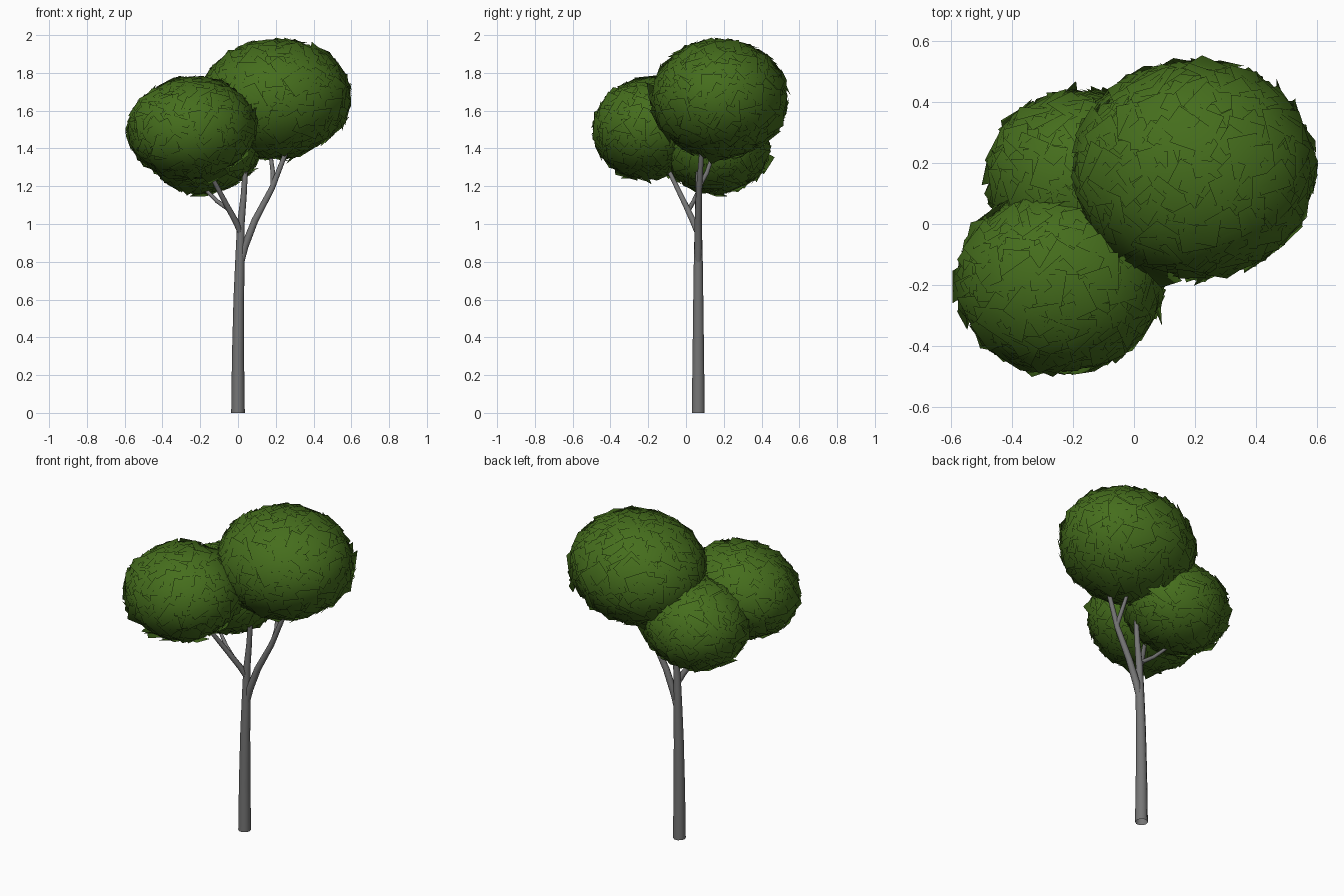
import bpy, bmesh, math, random
from mathutils import Vector, Quaternion

random.seed(7)
cube = bpy.data.objects.get("Cube")
if cube:
    bpy.data.objects.remove(cube, do_unlink=True)


def make_material(name, rgb):
    mat = bpy.data.materials.new(name)
    mat.use_nodes = True
    colour = (*rgb, 1)
    mat.diffuse_color = colour
    bsdf = next(n for n in mat.node_tree.nodes if n.type == 'BSDF_PRINCIPLED')
    bsdf.inputs["Base Color"].default_value = colour
    bsdf.inputs["Roughness"].default_value = 0.9
    return mat


BARK = make_material("grey bark", (0.18, 0.18, 0.18))
LEAF = make_material("leaf green", (0.06, 0.155, 0.012))


def limb(name, points):
    """Tapered open tube through (x, y, z, radius) points."""
    curve = bpy.data.curves.new(name, 'CURVE')
    curve.dimensions = '3D'
    curve.bevel_depth = 1
    curve.bevel_resolution = 3
    spline = curve.splines.new('POLY')
    spline.points.add(len(points) - 1)
    for target, (x, y, z, r) in zip(spline.points, points):
        target.co = (x, y, z, 1)
        target.radius = r
    obj = bpy.data.objects.new(name, curve)
    bpy.context.collection.objects.link(obj)
    bpy.ops.object.select_all(action='DESELECT')
    obj.select_set(True)
    bpy.context.view_layer.objects.active = obj
    bpy.ops.object.convert(target='MESH')
    obj = bpy.context.object
    obj.data.materials.clear()
    obj.data.materials.append(BARK)
    bpy.ops.object.shade_smooth_by_angle(angle=math.radians(50))


def leaf_clump(name, centre, radii, lean, count):
    """Ellipsoid core covered in leaf cards, shaded as one dome."""
    radii = Vector(radii)
    bm = bmesh.new()
    bmesh.ops.create_icosphere(bm, subdivisions=3, radius=0.92)
    for v in bm.verts:
        v.co = v.co * radii
    golden = math.pi * (3 - math.sqrt(5))
    for i in range(count):
        # even spread over the ellipsoid
        h = 1 - 2 * (i + 0.5) / count
        ring = math.sqrt(1 - h * h)
        a = i * golden + random.uniform(-0.1, 0.1)
        unit = Vector((ring * math.cos(a), ring * math.sin(a), h))
        place = unit * radii * random.uniform(0.92, 0.96)
        normal = Vector([u / r for u, r in zip(unit, radii)]).normalized()
        # most cards hug the dome, a few on the lower half stick out
        stray = h < 0.1 and random.random() < 0.12
        tilt = 0.55 if stray else 0.17
        jitter = Vector([random.uniform(-1, 1) for _ in range(3)])
        normal = (normal + tilt * jitter).normalized()
        side = normal.orthogonal().normalized()
        side = Quaternion(normal, random.uniform(0, math.tau)) @ side
        up = normal.cross(side)
        w, l = random.uniform(0.045, 0.065), random.uniform(0.05, 0.075)
        bm.faces.new([bm.verts.new(place + side * sx * w + up * sy * l)
                      for sx, sy in ((-1, -1), (1, -1), (1, 1), (-1, 1))])
    for f in bm.faces:
        f.smooth = True
    mesh = bpy.data.meshes.new(name)
    bm.to_mesh(mesh)
    bm.free()
    mesh.materials.append(LEAF)
    domes = [Vector([c / (r * r) for c, r in zip(v.co, radii)]).normalized()
             for v in mesh.vertices]
    mesh.normals_split_custom_set_from_vertices(domes)
    obj = bpy.data.objects.new(name, mesh)
    obj.location = centre
    obj.rotation_euler = [math.radians(d) for d in lean]
    bpy.context.collection.objects.link(obj)


# Trunk and branches
limb("trunk", [(0, 0.065, 0, 0.036), (0, 0.065, 0.3, 0.032), (0.004, 0.065, 0.6, 0.028),
               (0.01, 0.065, 0.8, 0.025), (0.015, 0.065, 1.0, 0.02),
               (0.03, 0.065, 1.15, 0.016), (0.045, 0.065, 1.38, 0.012)])
limb("right_branch", [(0.01, 0.065, 0.76, 0.014), (0.035, 0.065, 0.88, 0.021),
                      (0.09, 0.065, 1.02, 0.019), (0.18, 0.07, 1.19, 0.016),
                      (0.27, 0.085, 1.42, 0.012)])
limb("right_twig", [(0.185, 0.07, 1.2, 0.013), (0.185, 0.11, 1.27, 0.012),
                    (0.165, 0.16, 1.42, 0.009)])
limb("left_branch", [(0.012, 0.06, 0.95, 0.013), (-0.01, 0.04, 1.01, 0.017),
                     (-0.06, -0.002, 1.1, 0.015), (-0.16, -0.095, 1.29, 0.011)])
limb("left_twig", [(-0.045, 0.015, 1.075, 0.012), (-0.11, 0.04, 1.12, 0.011),
                   (-0.2, 0.08, 1.21, 0.008)])

# Foliage
leaf_clump("upper_foliage", (0.195, 0.178, 1.663), (0.41, 0.367, 0.322), (0, -5, 0), 600)
leaf_clump("front_foliage", (-0.245, -0.19, 1.508), (0.345, 0.308, 0.272), (8, -5, 0), 450)
leaf_clump("back_foliage", (-0.178, 0.155, 1.415), (0.31, 0.288, 0.258), (-8, -5, 0), 400)
